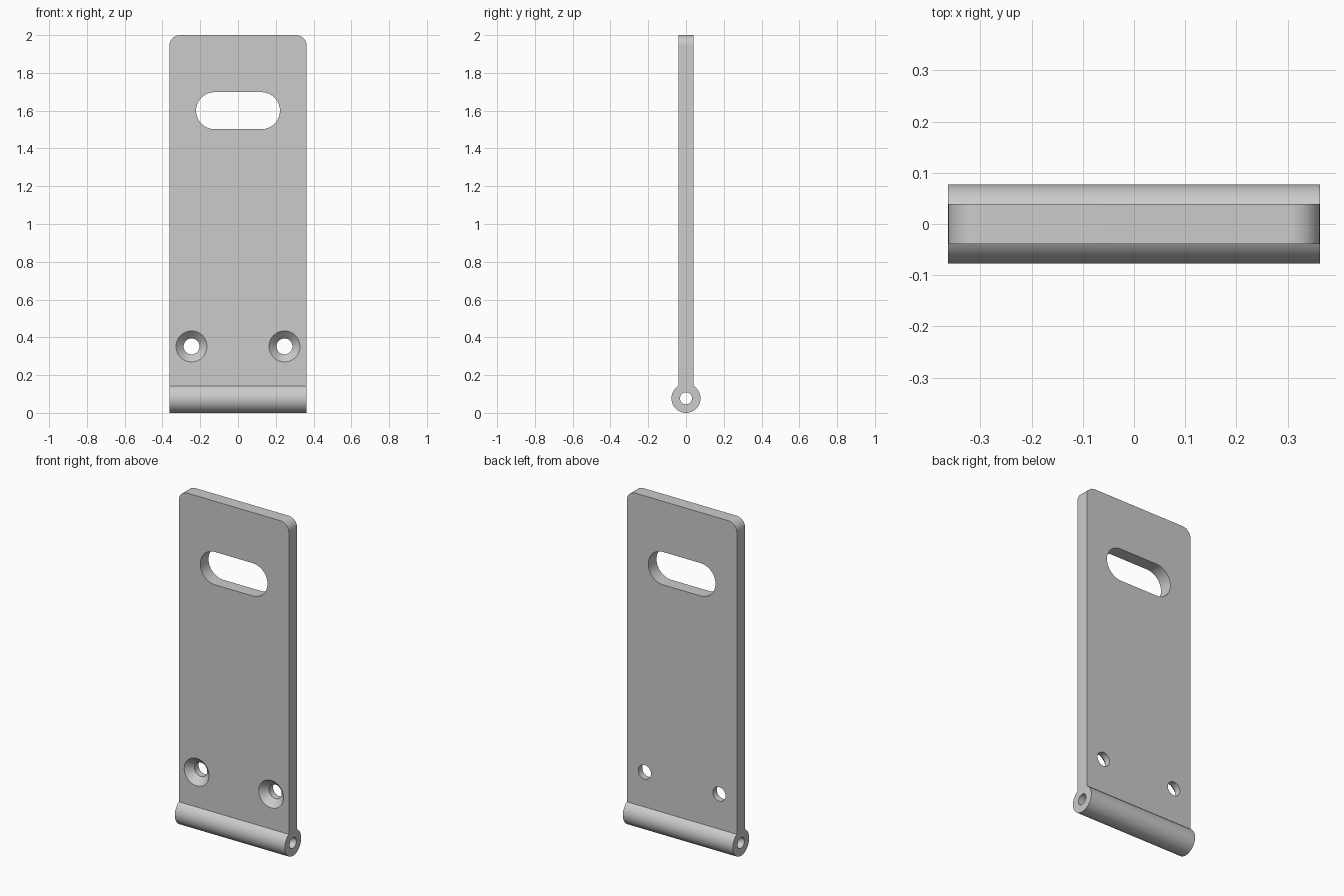
import bpy, bmesh, math
from mathutils import Vector

if "Cube" in bpy.data.objects:
    bpy.data.objects.remove(bpy.data.objects["Cube"])

HALF_W, HALF_T, TOP = 0.363, 0.039, 2.0
BARREL_R, BORE_R = 0.077, 0.032


def finish(name, bm):
    bmesh.ops.recalc_face_normals(bm, faces=bm.faces)
    mesh = bpy.data.meshes.new(name)
    bm.to_mesh(mesh)
    bm.free()
    obj = bpy.data.objects.new(name, mesh)
    bpy.context.collection.objects.link(obj)
    return obj


def prism(points, direction):
    """Extrude a closed outline along a direction."""
    bm = bmesh.new()
    face = bm.faces.new([bm.verts.new(p) for p in points])
    geom = bmesh.ops.extrude_face_region(bm, geom=[face])["geom"]
    verts = [g for g in geom if isinstance(g, bmesh.types.BMVert)]
    bmesh.ops.translate(bm, verts=verts, vec=direction)
    return bm


def arc(cx, cy, r, start, end, n):
    return [(cx + r * math.cos(start + (end - start) * i / n),
             cy + r * math.sin(start + (end - start) * i / n)) for i in range(n + 1)]


def cut(target, cutter):
    mod = target.modifiers.new("cut", "BOOLEAN")
    mod.operation, mod.solver, mod.object = "DIFFERENCE", "EXACT", cutter
    bpy.context.view_layer.objects.active = target
    bpy.ops.object.modifier_apply(modifier=mod.name)
    bpy.data.objects.remove(cutter)


# Plate and hinge barrel: one keyhole-shaped side profile
a = math.asin(HALF_T / BARREL_R)
side = [(HALF_T, TOP), (-HALF_T, TOP)]
side += arc(0, BARREL_R, BARREL_R, math.pi / 2 + a, math.pi * 2.5 - a, 56)
bm = prism([(-HALF_W, y, z) for y, z in side], Vector((2 * HALF_W, 0, 0)))

# Rounded top corners
corners = [e for e in bm.edges
           if all(v.co.z > TOP - 0.001 for v in e.verts)
           and abs(e.verts[0].co.x - e.verts[1].co.x) < 0.001]
bmesh.ops.bevel(bm, geom=corners, offset=0.056, offset_type="OFFSET",
                segments=12, profile=0.5, affect="EDGES")
leaf = finish("hinge_leaf", bm)

# Pin bore through the barrel
bore = [(-0.5, y, z) for y, z in arc(0, BARREL_R, BORE_R, 0, math.tau, 48)[:-1]]
cut(leaf, finish("bore_cutter", prism(bore, Vector((1, 0, 0)))))

# Long slot near the top
r = 0.098
slot = arc(0.222 - r, 1.6, r, -math.pi / 2, math.pi / 2, 28)
slot += arc(r - 0.222, 1.6, r, math.pi / 2, math.pi * 1.5, 28)
cut(leaf, finish("slot_cutter", prism([(x, -0.2, z) for x, z in slot], Vector((0, 0.4, 0)))))

# Countersunk screw holes, wide side at the front
for x in (-0.246, 0.246):
    bm = bmesh.new()
    rings = [[bm.verts.new((px, y, pz)) for px, pz in arc(x, 0.352, rad, 0, math.tau, 48)[:-1]]
             for rad, y in ((0.093, -0.05), (0.042, 0.001), (0.042, 0.1))]
    for lo, hi in zip(rings, rings[1:]):
        for i in range(48):
            j = (i + 1) % 48
            bm.faces.new((lo[i], lo[j], hi[j], hi[i]))
    bm.faces.new(rings[0])
    bm.faces.new(rings[-1])
    cut(leaf, finish("screw_cutter", bm))

# Smooth curves, crisp edges
bpy.ops.object.select_all(action="DESELECT")
leaf.select_set(True)
bpy.context.view_layer.objects.active = leaf
bpy.ops.object.shade_smooth_by_angle(angle=math.radians(25))
